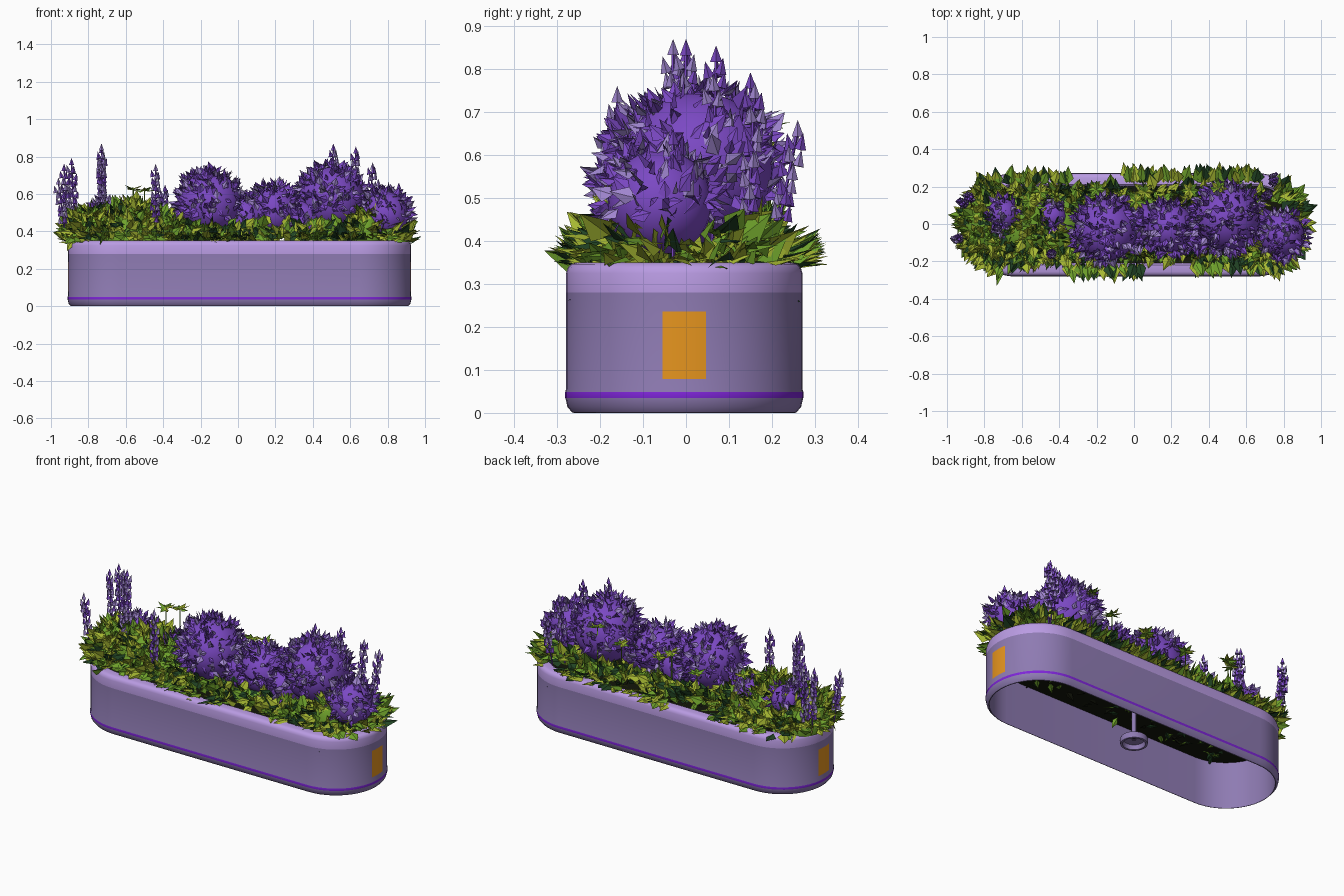
import bpy, bmesh, math, random
from mathutils import Vector

random.seed(7)
if "Cube" in bpy.data.objects:
    bpy.data.objects.remove(bpy.data.objects["Cube"])


def material(name, r, g, b):
    lin = [(c / 255) ** 2.2 for c in (r, g, b)] + [1]
    m = bpy.data.materials.new(name)
    m.use_nodes = True
    m.diffuse_color = lin
    bsdf = m.node_tree.nodes["Principled BSDF"]
    bsdf.inputs["Base Color"].default_value = lin
    bsdf.inputs["Roughness"].default_value = 0.8
    return m


RIM, BODY, STRIPE, LABEL, VIOLET, PALE, GREEN, LIME, DARK, SOIL = range(10)
MATS = [material(*m) for m in (
    ("rim lavender", 184, 154, 226), ("body mauve", 141, 122, 177),
    ("stripe violet", 126, 42, 216), ("label orange", 230, 148, 36),
    ("petal violet", 122, 74, 194), ("petal pale", 160, 134, 208),
    ("leaf green", 112, 162, 48), ("leaf lime", 166, 184, 54),
    ("leaf dark", 40, 72, 42), ("soil", 26, 28, 18))]
CX, CY, HALF, RAD = 0.008, -0.004, 0.642, 0.275
UP = Vector((0, 0, 1))


def finish(name, bm, smooth=False):
    mesh = bpy.data.meshes.new(name)
    bm.to_mesh(mesh)
    bm.free()
    for m in MATS:
        mesh.materials.append(m)
    ob = bpy.data.objects.new(name, mesh)
    bpy.context.collection.objects.link(ob)
    if smooth:
        bpy.ops.object.select_all(action="DESELECT")
        ob.select_set(True)
        bpy.context.view_layer.objects.active = ob
        bpy.ops.object.shade_smooth_by_angle(angle=math.radians(35))


def end_point(side, a, inset, z):
    """Point on the rounded end of the tub."""
    r = RAD - inset
    return Vector((CX + side * (HALF + r * math.cos(a)), CY + side * r * math.sin(a), z))


def stadium(inset, z, n=24):
    return [end_point(side, math.pi * (i / n - 0.5), inset, z)
            for side in (1, -1) for i in range(n + 1)]


def rand_dir(low=-1.0):
    z, a = random.uniform(low, 1), random.uniform(0, math.tau)
    r = math.sqrt(1 - z * z)
    return Vector((r * math.cos(a), r * math.sin(a), z))


def leaf(bm, base, way, facing, length, width, mat):
    """Kite-shaped leaf folded along its midrib, broad side towards facing."""
    way = way.normalized()
    side = way.cross(facing + rand_dir() * 0.4).normalized() * width / 2
    lift = way.cross(side).normalized() * width * 0.18
    if lift.dot(facing) > 0:
        lift, side = -lift, -side
    mid = base + way * length * 0.35
    v = [bm.verts.new(p) for p in (base, mid + side + lift, base + way * length, mid - side + lift)]
    for tri in ((v[0], v[1], v[2]), (v[0], v[2], v[3])):
        f = bm.faces.new(tri)
        f.material_index = mat
        f.normal_update()
        if f.normal.dot(facing) < 0:
            f.normal_flip()


def foliage(x):
    """Lighter leaves at the ends of the bed, darker in the middle."""
    return random.choice((GREEN, LIME, DARK) if -0.3 < x < 0.6 else (GREEN, GREEN, LIME, LIME, LIME, DARK))


def rod(bm, a, b, radius, mat, tip, sides):
    d = b - a
    made = bmesh.ops.create_cone(bm, cap_ends=True, segments=sides, radius1=radius,
                                 radius2=tip, depth=d.length)
    turn = UP.rotation_difference(d)
    for v in made["verts"]:
        v.co = turn @ v.co + (a + b) / 2
        for f in v.link_faces:
            f.material_index = mat


def mound(name, centre, radii, core_mat, leaves, size, mats, spread, low):
    """Rounded core clipped at the soil and covered in small blades."""
    c, r = Vector(centre), Vector(radii)
    core = bmesh.new()
    bmesh.ops.create_uvsphere(core, u_segments=24, v_segments=14, radius=1)
    for v in core.verts:
        v.co = c + v.co * r
        v.co.z = max(v.co.z, 0.335)
    for f in core.faces:
        f.material_index = core_mat
    finish(name + "_core", core, True)
    bm = bmesh.new()
    for _ in range(leaves):
        d = rand_dir(low)
        p = c + d * r * random.uniform(0.96, 1.03)
        if p.z > 0.34:
            s = size * random.uniform(0.75, 1.25)
            way = d * 0.8 + rand_dir() * spread + UP * 0.25
            leaf(bm, p, way, d + UP * 0.2, s, s * random.uniform(0.55, 0.8), random.choice(mats))
    finish(name + "_blades", bm)


# Tub: hollow shell, open underneath, with a lighter rolled rim and a stripe at the foot
bm = bmesh.new()
profile = [(0.018, 0), (0.014, 0.001), (0.003, 0.014), (0, 0.028), (-0.002, 0.035),
           (-0.002, 0.049), (0, 0.056), (0, 0.28), (0, 0.325), (0.004, 0.338), (0.012, 0.346),
           (0.024, 0.35), (0.06, 0.35), (0.07, 0.34), (0.066, 0.332), (0.018, 0.328)]
rings = [[bm.verts.new(p) for p in stadium(i, z)] for i, z in profile]
for a, b in zip(rings, rings[1:] + rings[:1]):
    for k in range(len(a)):
        f = bm.faces.new((a[k - 1], a[k], b[k], b[k - 1]))
        z = f.calc_center_median().z
        f.material_index = RIM if z > 0.28 else STRIPE if 0.035 < z < 0.049 else BODY
bmesh.ops.recalc_face_normals(bm, faces=bm.faces)
finish("planter_tub", bm, True)

# Label on each end, following the curve
for side, name in ((1, "left"), (-1, "right")):
    bm = bmesh.new()
    cols = [[bm.verts.new(end_point(side, (k / 4 - 1) * 0.185, -0.001, z)) for z in (0.079, 0.236)]
            for k in range(9)]
    for a, b in zip(cols, cols[1:]):
        bm.faces.new((a[0], b[0], b[1], a[1])).material_index = LABEL
    finish("label_" + name, bm, True)

# Soil sheet, with leaves poking through beneath
bm = bmesh.new()
bm.faces.new([bm.verts.new(p) for p in stadium(0.019, 0.275)]).material_index = SOIL
for _ in range(130):
    p = Vector((random.uniform(-0.8, 0.8), random.uniform(-0.22, 0.22), 0.276))
    way = rand_dir() * Vector((1, 1, 0.1)) - UP * 0.2
    leaf(bm, p, way, -UP, 0.07, 0.035, random.choice((GREEN, DARK, SOIL)))
finish("soil", bm)

# Drain rod with an open cup beneath the soil
bm = bmesh.new()
rod(bm, Vector((0, 0, 0.035)), Vector((0, 0, 0.275)), 0.012, BODY, 0.012, 12)
rings = []
for r, z in ((0.01, 0.04), (0.07, 0.04), (0.075, 0.03), (0.072, 0.004), (0.06, 0.004), (0.055, 0.03), (0.01, 0.03)):
    rings.append([bm.verts.new((r * math.cos(k * math.tau / 24), r * math.sin(k * math.tau / 24), z))
                  for k in range(24)])
for a, b in zip(rings, rings[1:]):
    for k in range(24):
        bm.faces.new((a[k], a[k - 1], b[k - 1], b[k])).material_index = BODY
bmesh.ops.recalc_face_normals(bm, faces=bm.faces)
finish("drain_cup", bm, True)

# Flower domes
for i, (c, r, n) in enumerate((
        ((-0.15, -0.03, 0.55), 0.168, 300), ((0.19, -0.02, 0.51), 0.132, 200),
        ((0.5, 0.03, 0.57), 0.176, 320), ((0.79, -0.06, 0.49), 0.122, 180),
        ((-0.7, 0.05, 0.48), 0.085, 80), ((0.04, 0.0, 0.47), 0.11, 100),
        ((-0.44, 0.04, 0.45), 0.08, 60), ((0.34, -0.04, 0.46), 0.1, 80))):
    mound(f"flower_dome_{i}", c, (r, r, r), VIOLET, n, 0.052, (VIOLET, VIOLET, PALE), 0.8, -0.4)

# Leafy mounds
for i, (c, r, n) in enumerate((
        ((-0.78, 0, 0.36), (0.14, 0.18, 0.14), 260), ((-0.58, -0.02, 0.36), (0.17, 0.19, 0.17), 310),
        ((-0.4, 0, 0.36), (0.13, 0.18, 0.13), 200), ((0.68, -0.13, 0.37), (0.08, 0.07, 0.13), 90))):
    mound(f"leaf_mound_{i}", c, r, GREEN, n, 0.075, (GREEN, LIME, LIME, GREEN, LIME, DARK), 0.9, 0.0)

# Leaves spilling round the edge, wider at the ends
bm = bmesh.new()
for _ in range(270):
    side, a = random.choice((1, -1)), random.uniform(-1.25, 1.25)
    p = end_point(side, a, random.uniform(0.02, 0.13), random.uniform(0.345, 0.42))
    out = Vector((side * math.cos(a), side * math.sin(a), 0))
    s = random.uniform(0.07, 0.11)
    leaf(bm, p, out + rand_dir() * 0.5 + UP * 0.3, out + UP, s, s * 0.65, foliage(p.x))
for _ in range(480):
    out = Vector((0, random.choice((1, -1)), 0))
    p = out * (RAD - random.uniform(0.095, 0.16))
    p += Vector((random.uniform(-0.68, 0.7), 0, random.uniform(0.34, 0.43)))
    s = random.uniform(0.06, 0.1)
    way = out * random.uniform(0.1, 0.6) + UP * 0.55 + rand_dir() * 0.6
    leaf(bm, p, way, out + UP * 0.7, s, s * 0.68, foliage(p.x))
for lo, hi, y, n in ((-0.05, 0.68, 0.22, 65), (-0.68, -0.35, 0.21, 28), (-0.36, 0.06, -0.21, 40), (0.3, 0.7, -0.19, 22)):
    for _ in range(n):
        p = Vector((random.uniform(lo, hi), y, random.uniform(0.35, 0.385)))
        out = Vector((random.uniform(-0.5, 0.5), math.copysign(1, y), random.uniform(-0.1, 0.6)))
        leaf(bm, p, out, out + UP, random.uniform(0.07, 0.115), 0.06, foliage(p.x))
finish("edge_leaves", bm)

# Low leaves filling the bed
bm = bmesh.new()
for _ in range(380):
    p = Vector((random.uniform(-0.75, 0.75), random.uniform(-0.18, 0.18), random.uniform(0.34, 0.42)))
    leaf(bm, p, rand_dir(-0.1) + UP * 0.4, UP + Vector((0, p.y * 5, 0)), 0.085, 0.055, foliage(p.x))
finish("bed_leaves", bm)

# Upright flower spikes: foot position, lean, tip height
SPIKES = ((-0.73, -0.03, 0.0, 0.0, 0.87), (-0.72, 0.0, -0.01, 0, 0.86), (-0.87, 0.13, -0.02, 0.02, 0.79),
          (-0.9, 0.1, -0.03, 0.02, 0.76), (-0.92, -0.08, -0.04, 0, 0.69), (-0.44, -0.16, 0, 0, 0.76),
          (-0.42, 0.1, 0.03, 0, 0.66), (0.51, 0.0, 0.0, 0.0, 0.87), (0.62, 0.06, 0.01, 0.01, 0.86),
          (0.7, 0.14, 0.02, 0.02, 0.78), (0.74, 0.2, 0.01, 0.06, 0.69), (0.84, -0.03, 0.02, 0, 0.67))
for i, (x, y, lx, ly, top) in enumerate(SPIKES):
    bm = bmesh.new()
    a, b = Vector((x, y, 0.36)), Vector((x + lx, y + ly, top - 0.03))
    rod(bm, a, b, 0.004, VIOLET, 0.004, 5)
    for t in range(int((top - 0.5) / 0.034) + 2):
        p = b + (a - b).normalized() * t * 0.034
        for k in range(3 if t else 1):
            ang = k * math.tau / 3 + t * 0.9
            out = Vector((math.cos(ang), math.sin(ang), 0)) * (random.uniform(0.01, 0.018) if t else 0)
            q = p + out + UP * random.uniform(-0.008, 0.008)
            rod(bm, q - UP * 0.012, q + out * 0.6 + UP * 0.026, 0.014, random.choice((VIOLET, PALE)), 0, 4)
    finish(f"flower_spike_{i}", bm)

# Thin sprouts topped with a spray of leaves
for i, (x, y, top) in enumerate(((-0.56, 0.12, 0.63), (-0.5, 0.17, 0.62), (0.3, 0.18, 0.6), (0.01, 0.12, 0.6),
                                 (0.45, 0.19, 0.67), (0.06, 0.17, 0.58), (-0.2, 0.18, 0.56))):
    bm = bmesh.new()
    tip = Vector((x, y, top))
    rod(bm, Vector((x, y, 0.34)), tip, 0.003, GREEN, 0.003, 5)
    for k in range(8):
        ang = k * math.tau / 8
        leaf(bm, tip, Vector((math.cos(ang), math.sin(ang), random.uniform(-0.2, 0.4))), UP,
             0.055, 0.03, random.choice((LIME, GREEN)))
    finish(f"sprout_{i}", bm)
